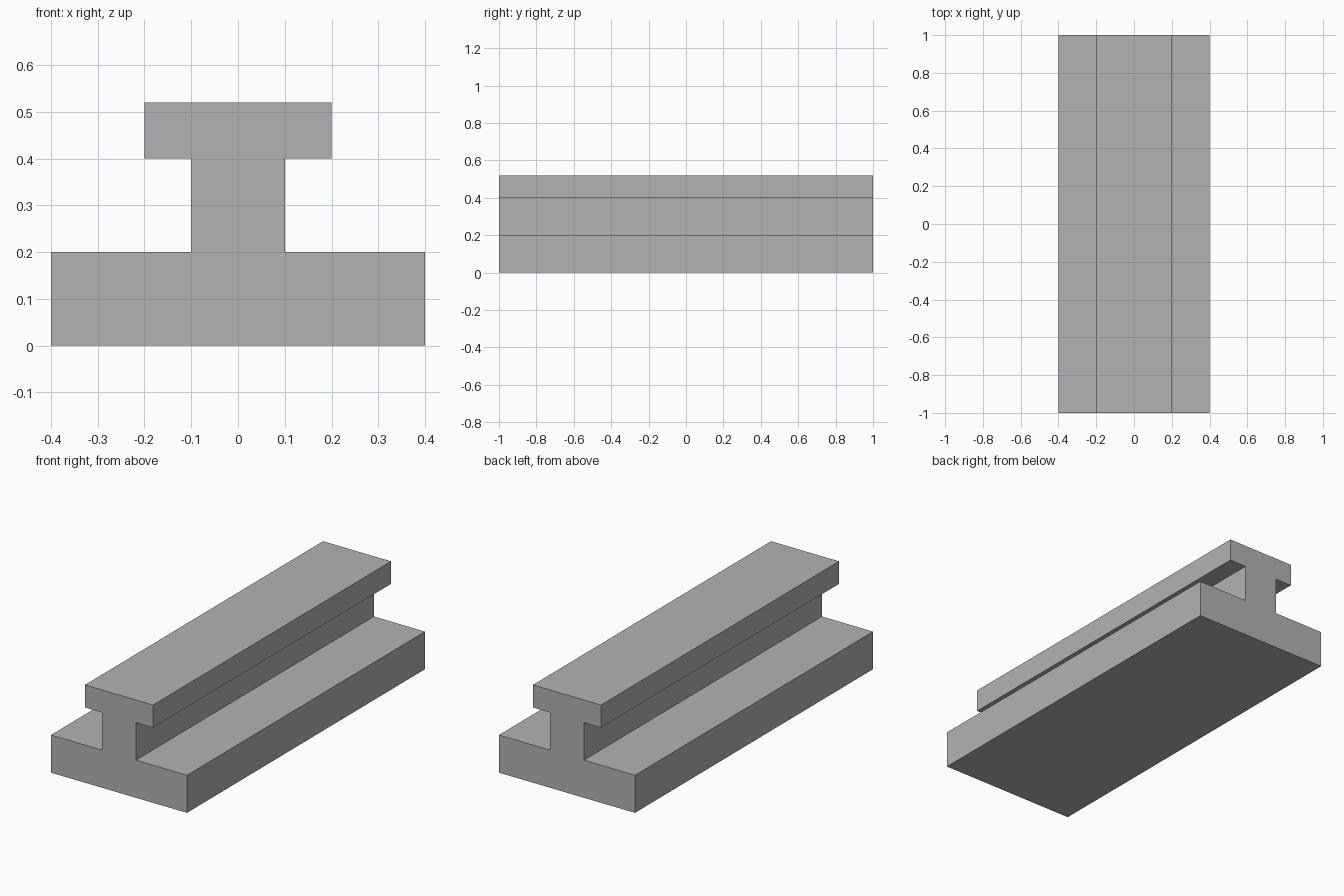
import bpy
import bmesh

if "Cube" in bpy.data.objects:
    bpy.data.objects.remove(bpy.data.objects["Cube"], do_unlink=True)

# Plain grey
grey = (0.45, 0.45, 0.45, 1.0)
mat = bpy.data.materials.new("grey")
mat.use_nodes = True
mat.diffuse_color = grey
mat.node_tree.nodes["Principled BSDF"].inputs["Base Color"].default_value = grey

# Half cross-section from base to head, mirrored across x
half = [(0.4, 0), (0.4, 0.2), (0.1, 0.2), (0.1, 0.4), (0.2, 0.4), (0.2, 0.52)]
section = half + [(-x, z) for x, z in reversed(half)]

# Rail: the section swept along y
bm = bmesh.new()
face = bm.faces.new([bm.verts.new((x, -1, z)) for x, z in section])
swept = bmesh.ops.extrude_face_region(bm, geom=[face])["geom"]
bmesh.ops.translate(bm, vec=(0, 2, 0),
                    verts=[v for v in swept if isinstance(v, bmesh.types.BMVert)])
bmesh.ops.recalc_face_normals(bm, faces=bm.faces)

mesh = bpy.data.meshes.new("rail")
bm.to_mesh(mesh)
bm.free()
mesh.materials.append(mat)
rail = bpy.data.objects.new("rail", mesh)
bpy.context.collection.objects.link(rail)
